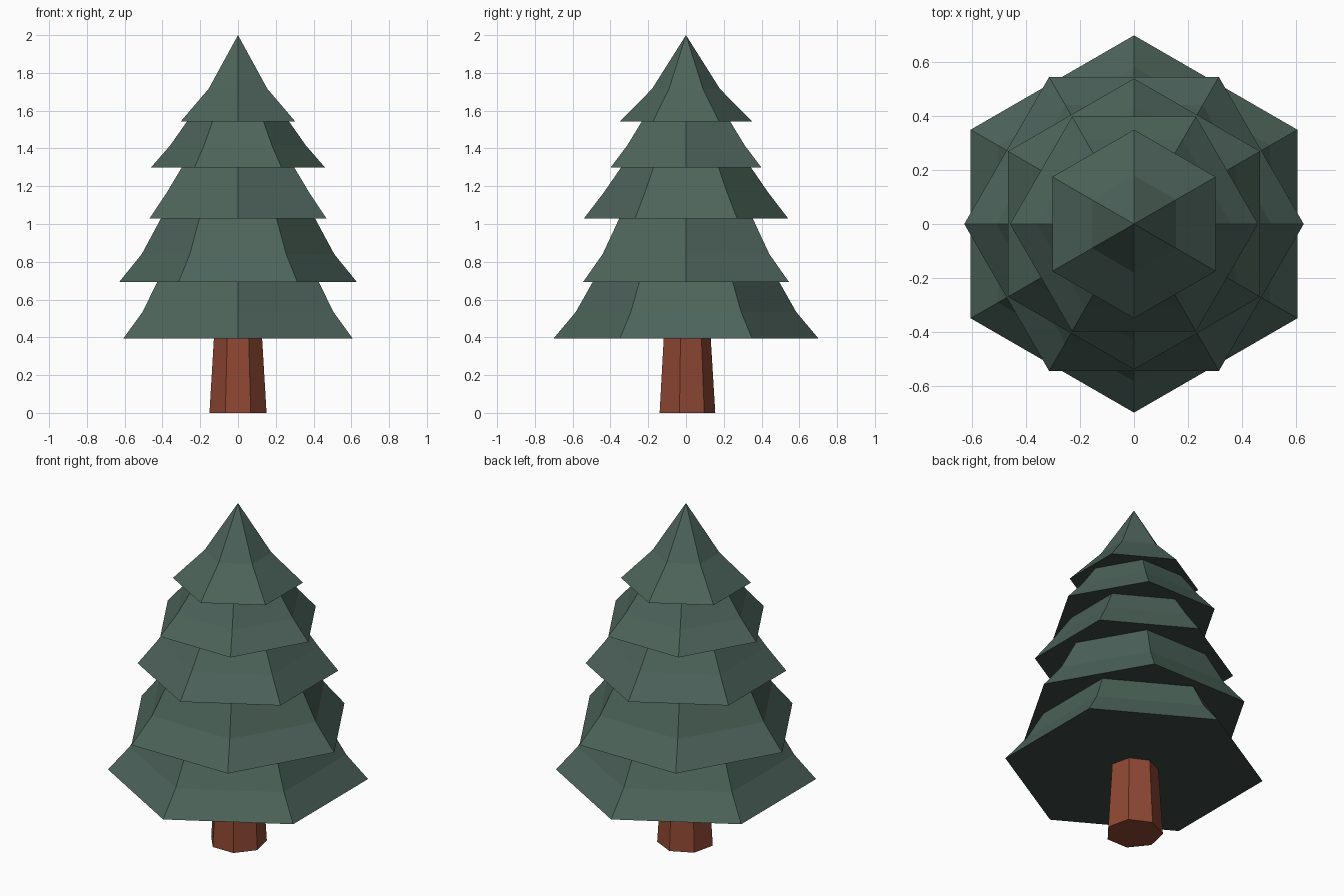
import bpy
import bmesh
from math import cos, sin, pi

if "Cube" in bpy.data.objects:
    bpy.data.objects.remove(bpy.data.objects["Cube"])


def material(name, color):
    m = bpy.data.materials.new(name)
    m.diffuse_color = (*color, 1)
    m.use_nodes = True
    m.node_tree.nodes["Principled BSDF"].inputs["Base Color"].default_value = m.diffuse_color
    return m


def lathe(name, sides, start, profile, side_mat, base_mat=None):
    """Closed low-poly solid from (radius, z) rings; radius 0 makes a tip."""
    bm = bmesh.new()
    rings = []
    for r, z in profile:
        n = sides if r > 0 else 1
        rings.append([bm.verts.new((r * cos(start + 2 * pi * i / sides),
                                    r * sin(start + 2 * pi * i / sides), z))
                      for i in range(n)])
    base = bm.faces.new(rings[0][::-1])
    base.material_index = 1 if base_mat else 0
    for a, b in zip(rings, rings[1:]):
        for i in range(sides):
            j = (i + 1) % sides
            if len(b) == 1:
                bm.faces.new((a[i], a[j], b[0]))
            else:
                bm.faces.new((a[i], a[j], b[j], b[i]))
    if len(rings[-1]) > 1:
        bm.faces.new(rings[-1])
    bmesh.ops.recalc_face_normals(bm, faces=bm.faces)
    mesh = bpy.data.meshes.new(name)
    bm.to_mesh(mesh)
    bm.free()
    mesh.materials.append(side_mat)
    if base_mat:
        mesh.materials.append(base_mat)
    obj = bpy.data.objects.new(name, mesh)
    bpy.context.collection.objects.link(obj)
    return obj


green = material("pine green", (0.074, 0.127, 0.104))
dark = material("dark underside green", (0.046, 0.068, 0.064))
brown = material("bark brown", (0.27, 0.063, 0.033))

# Trunk: tapered seven-sided post
lathe("trunk", 7, pi / 2, [(0.155, 0), (0.13, 0.41)], brown)

# Foliage: flared hexagonal skirts, alternately turned by 30 degrees
tiers = [
    [(0.70, 0.395), (0.583, 0.535), (0.49, 0.70)],
    [(0.63, 0.692), (0.51, 0.84), (0.405, 1.035)],
    [(0.54, 1.03), (0.435, 1.167), (0.34, 1.305)],
    [(0.46, 1.30), (0.36, 1.415), (0.265, 1.55)],
    [(0.35, 1.543), (0.18, 1.715), (0, 2.0)],
]
for k, profile in enumerate(tiers):
    lathe(f"foliage_tier_{k + 1}", 6, pi / 2 if k % 2 == 0 else 0,
          profile, green, dark)
